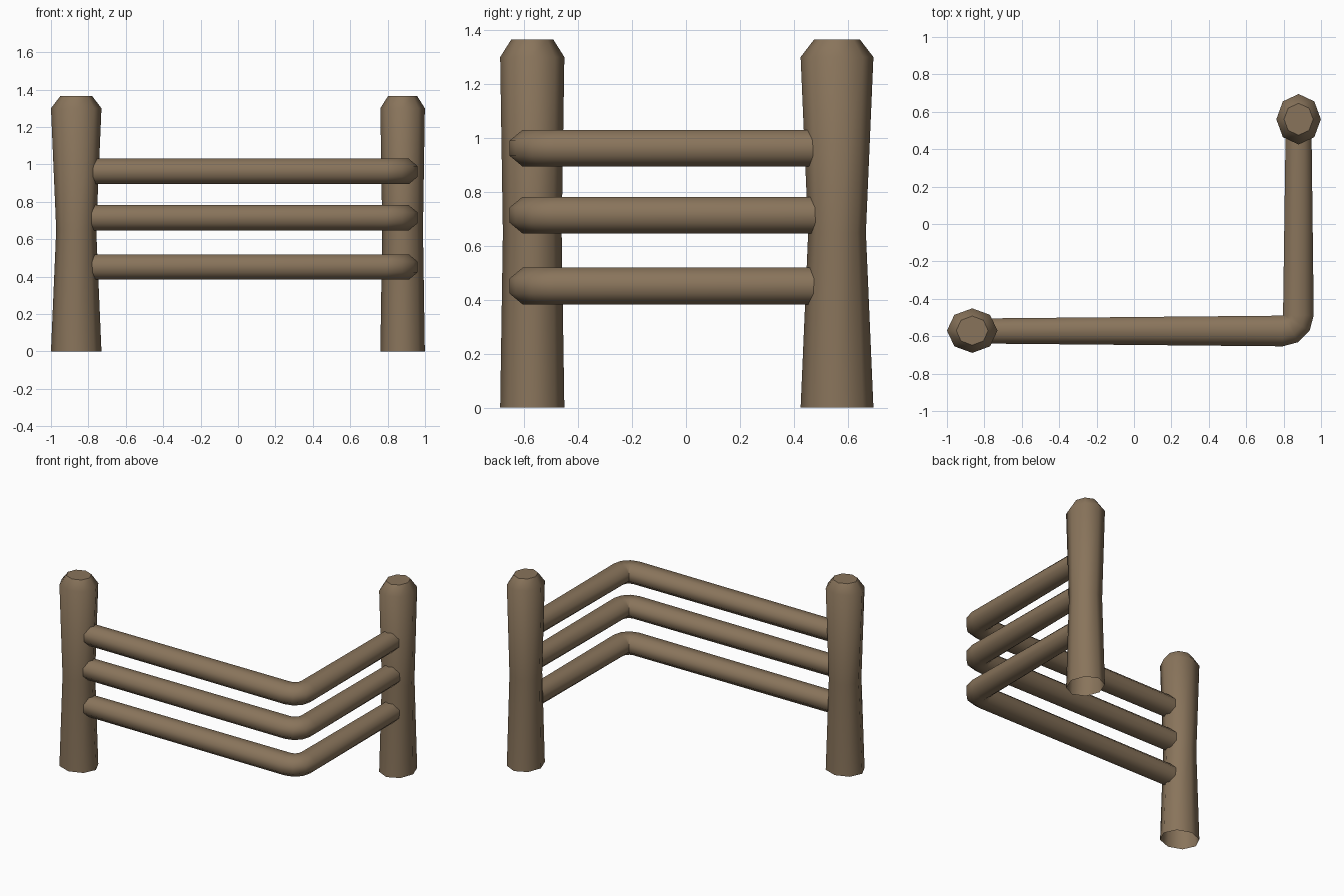
import bpy, bmesh, math

if "Cube" in bpy.data.objects:
    bpy.data.objects.remove(bpy.data.objects["Cube"])

wood = bpy.data.materials.new("brown wood")
wood.diffuse_color = (0.25, 0.175, 0.105, 1)
wood.use_nodes = True
wood.node_tree.nodes["Principled BSDF"].inputs["Base Color"].default_value = wood.diffuse_color


def loft(name, rings, cap_start, cap_end, angle):
    """Skin a list of equal-length point rings into one object."""
    bm = bmesh.new()
    loops = [[bm.verts.new(p) for p in ring] for ring in rings]
    n = len(loops[0])
    for a, b in zip(loops, loops[1:]):
        for i in range(n):
            j = (i + 1) % n
            bm.faces.new((a[i], a[j], b[j], b[i]))
    if cap_start:
        bm.faces.new(loops[0][::-1])
    if cap_end:
        bm.faces.new(loops[-1])
    bmesh.ops.recalc_face_normals(bm, faces=bm.faces)
    mesh = bpy.data.meshes.new(name)
    bm.to_mesh(mesh)
    bm.free()
    mesh.materials.append(wood)
    obj = bpy.data.objects.new(name, mesh)
    bpy.context.collection.objects.link(obj)
    bpy.ops.object.select_all(action='DESELECT')
    obj.select_set(True)
    bpy.context.view_layer.objects.active = obj
    bpy.ops.object.shade_smooth_by_angle(angle=math.radians(angle))


# Posts: eight-sided, waisted, with a chamfered top and an open underside.
# Each profile row is height, wide radius, narrow radius.
PROFILE = [(0, .135, .119), (.65, .107, .109), (1.30, .135, .119), (1.365, .085, .078)]


def post(name, cx, cy, turn):
    rings = []
    for z, wide, narrow in PROFILE:
        ring = []
        for k in range(8):
            a = k * math.pi / 4
            x, y = wide * math.cos(a), narrow * math.sin(a)
            if turn:
                x, y = -y, x
            ring.append((cx + x, cy + y, z))
        rings.append(ring)
    loft(name, rings, False, True, 50)


post("left_post", -.865, -.57, False)
post("right_post", .88, .56, True)

# Rails: eight-sided logs that bend around the corner, slightly wider there.
PIVOT = (.795, -.488)
WIDE = .082


def rail(name, z):
    # stations: centre x, centre y, direction of outer side, half width
    stations = [(-.82, -.572, -90, .067)]
    for deg in (-90, -60, -30, 0):
        a = math.radians(deg)
        d = WIDE + .002
        stations.append((PIVOT[0] + d * math.cos(a), PIVOT[1] + d * math.sin(a), deg, WIDE))
    stations.append((.88, .51, 0, .069))
    rings = []
    for cx, cy, deg, w in stations:
        a = math.radians(deg)
        ring = []
        for k in range(8):
            t = math.radians(22.5 + 45 * k)
            s = w * math.cos(t) / math.cos(math.pi / 8)
            h = .068 * math.sin(t) / math.cos(math.pi / 8)
            ring.append((cx + s * math.cos(a), cy + s * math.sin(a), z + h))
        rings.append(ring)
    loft(name, rings, True, True, 55)


for label, height in (("lower", .451), ("middle", .714), ("upper", .962)):
    rail(label + "_rail", height)
